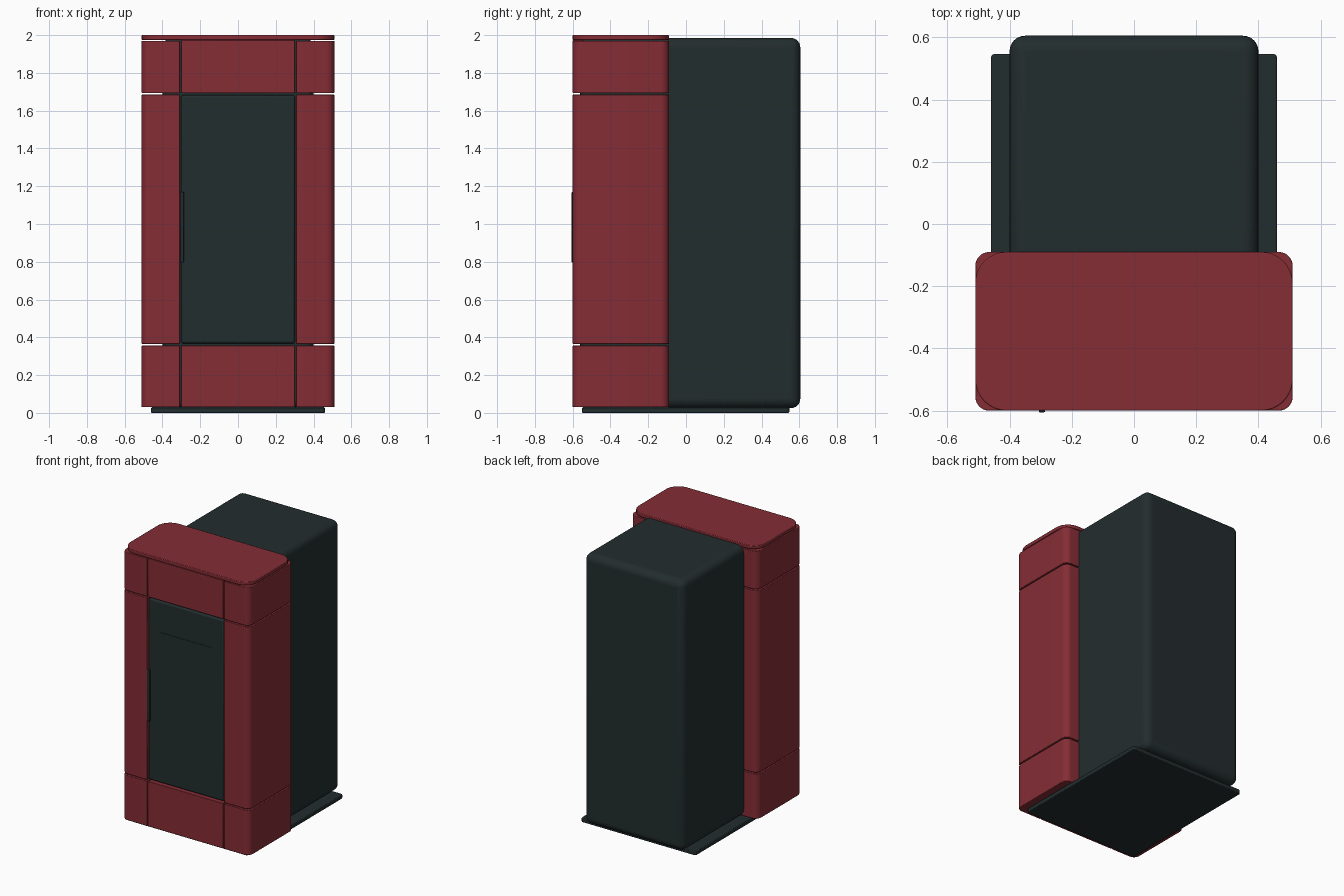
import bpy, bmesh, math

if "Cube" in bpy.data.objects:
    bpy.data.objects.remove(bpy.data.objects["Cube"])


def material(name, rgb):
    m = bpy.data.materials.new(name)
    m.diffuse_color = (*rgb, 1)
    m.use_nodes = True
    m.node_tree.nodes["Principled BSDF"].inputs["Base Color"].default_value = m.diffuse_color
    return m


RED = material("deep_red", (0.235, 0.026, 0.036))
BLACK = material("dark_slate", (0.0165, 0.026, 0.027))


def outline(x0, x1, y0, y1, radii, steps=8):
    """Rounded rectangle; radii run front-left, front-right, back-right, back-left."""
    corners = [(x0, y0, 1, 1), (x1, y0, -1, 1), (x1, y1, -1, -1), (x0, y1, 1, -1)]
    pts = []
    for i, ((x, y, sx, sy), r) in enumerate(zip(corners, radii)):
        if r == 0:
            pts.append((x, y))
            continue
        for k in range(steps + 1):
            a = math.pi + (i + k / steps) * math.pi / 2
            pts.append((x + sx * r + r * math.cos(a), y + sy * r + r * math.sin(a)))
    return pts


def prism(name, mat, x, y, z, radii=(0, 0, 0, 0), edge=0.0, segments=2):
    """Extrude an outline in z and soften its edges with a bevel."""
    pts = outline(*x, *y, radii)
    bm = bmesh.new()
    base = bm.faces.new([bm.verts.new((px, py, z[0])) for px, py in pts])
    top = bmesh.ops.extrude_face_region(bm, geom=[base])["geom"]
    for v in top:
        if isinstance(v, bmesh.types.BMVert):
            v.co.z = z[1]
    bmesh.ops.recalc_face_normals(bm, faces=bm.faces)
    me = bpy.data.meshes.new(name)
    bm.to_mesh(me)
    bm.free()
    me.materials.append(mat)
    ob = bpy.data.objects.new(name, me)
    bpy.context.collection.objects.link(ob)
    if edge:
        b = ob.modifiers.new("soft_edges", "BEVEL")
        b.width, b.segments = edge, segments
        b.limit_method, b.angle_limit = "ANGLE", math.radians(40)
    bpy.ops.object.select_all(action="DESELECT")
    bpy.context.view_layer.objects.active = ob
    ob.select_set(True)
    bpy.ops.object.shade_smooth_by_angle(angle=math.radians(35))
    return ob


# Stove body and floor plate
prism("stove_body", BLACK, (-0.4, 0.4), (-0.56, 0.605), (0.025, 1.985), edge=0.05, segments=6)
prism("floor_plate", BLACK, (-0.46, 0.46), (-0.55, 0.547), (0, 0.03), (0.015,) * 4, 0.005)

# Side cladding: three stacked sections on each side, separated by seams
sections = {"lower": (0.03, 0.357), "middle": (0.365, 1.685), "upper": (1.693, 1.97)}
R = 0.045
for label, z in sections.items():
    prism(f"left_{label}_panel", RED, (-0.51, -0.308), (-0.6, -0.09), z, (R, 0, 0, R), 0.003)
    prism(f"right_{label}_panel", RED, (0.308, 0.51), (-0.6, -0.09), z, (0, R, R, 0), 0.003)

# Centre panels below and above the door
prism("lower_front_panel", RED, (-0.302, 0.302), (-0.6, -0.54), (0.03, 0.357), edge=0.003)
prism("upper_front_panel", RED, (-0.302, 0.302), (-0.6, -0.54), (1.693, 1.973), edge=0.003)

# Top cover with larger corner radius
prism("top_cover", RED, (-0.51, 0.51), (-0.6, -0.09), (1.974, 2.0), (0.1,) * 4, 0.004)

# Door with softened rim, window plate and handle
prism("door", BLACK, (-0.302, 0.302), (-0.595, -0.54), (0.368, 1.682), edge=0.012, segments=3)
prism("window", BLACK, (-0.205, 0.205), (-0.598, -0.59), (0.69, 1.46))
prism("handle", BLACK, (-0.306, -0.286), (-0.605, -0.57), (0.795, 1.17), edge=0.003)
